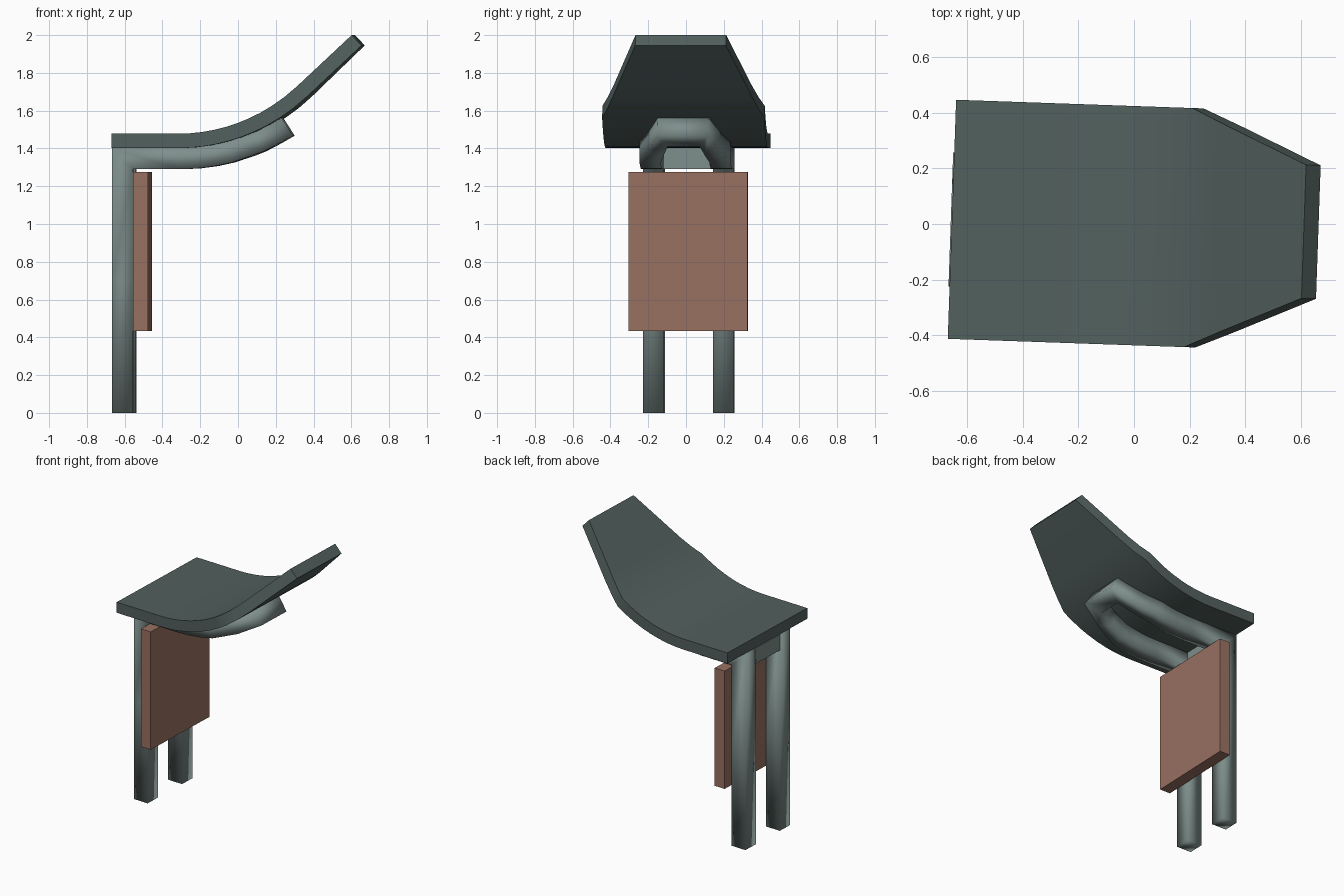
import bpy, bmesh, math
from mathutils import Matrix

if "Cube" in bpy.data.objects:
    bpy.data.objects.remove(bpy.data.objects["Cube"])

TURN = Matrix.Translation((0, -0.006, 0)) @ Matrix.Rotation(math.radians(-2), 4, 'Z')
X0, ZC, R = -0.303, 1.44, 0.95      # arc start, canopy mid height, arc radius
A_END = math.radians(43.6)


def material(name, rgb):
    m = bpy.data.materials.new(name)
    m.diffuse_color = (*rgb, 1)
    m.use_nodes = True
    m.node_tree.nodes["Principled BSDF"].inputs["Base Color"].default_value = m.diffuse_color
    return m


canopy_mat = material("dark slate green", (0.085, 0.118, 0.112))
frame_mat = material("grey green steel", (0.21, 0.275, 0.262))
panel_mat = material("brown panel", (0.32, 0.165, 0.122))


def build(name, bm, mat, angle):
    bmesh.ops.recalc_face_normals(bm, faces=bm.faces)
    bm.transform(TURN)
    me = bpy.data.meshes.new(name)
    bm.to_mesh(me)
    bm.free()
    me.materials.append(mat)
    ob = bpy.data.objects.new(name, me)
    bpy.context.collection.objects.link(ob)
    bpy.ops.object.select_all(action='DESELECT')
    ob.select_set(True)
    bpy.context.view_layer.objects.active = ob
    bpy.ops.object.shade_smooth_by_angle(angle=math.radians(angle))
    return ob


def arc(deg, drop=0.0):
    """Point and normal on the curved sheet, lowered by drop."""
    a = math.radians(deg)
    r = R + drop
    return (X0 + r * math.sin(a), ZC + R - r * math.cos(a), -math.sin(a), math.cos(a))


def sweep(bm, sections, closed=False):
    """Skin a list of four-point sections into a bar."""
    rings = [[bm.verts.new(p) for p in s] for s in sections]
    for r, s in zip(rings, rings[1:]):
        for i in range(4):
            j = (i + 1) % 4
            bm.faces.new((r[i], r[j], s[j], s[i]))
    bm.faces.new(rings[0])
    bm.faces.new(rings[-1])


def box(bm, lo, hi):
    ret = bmesh.ops.create_cube(bm, size=1)
    for v in ret['verts']:
        for i in range(3):
            v.co[i] = lo[i] if v.co[i] < 0 else hi[i]


# canopy: flat, then curved, then straight, with tapered front
def canopy_half(x):
    return 0.43 if x < 0.215 else 0.43 - 0.19 * (x - 0.215) / 0.422


T = 0.038
stations = [(-0.655, ZC, 0, 1)]
stations += [arc(d) for d in (0, 4, 8, 12, 16, 20, 24, 28.5, 33, 38, 43.6)]
stations.append((0.637, 1.973, -math.sin(A_END), math.cos(A_END)))
bm = bmesh.new()
sections = []
for x, z, nx, nz in stations:
    w = canopy_half(x)
    sections.append([(x + nx * t, y, z + nz * t)
                     for y, t in ((-w, -T), (w, -T), (w, T), (-w, T))])
sweep(bm, sections)
build("canopy", bm, canopy_mat, 30)

# frame: two posts that bend into a looped arm beneath the canopy
H, DROP = 0.056, 0.094
YO, YI = 0.241, 0.129
XP = -0.603
half = []                            # pairs of (station, outer y), (station, inner y)
for s in ((XP, 0, -1, 0), (XP, 0.7, -1, 0), (XP, ZC - DROP, -1, 1)):
    half.append(((s, YO), (s, YI)))
for d in (0, 5, 10, 15):
    s = arc(d, DROP)
    half.append(((s, YO), (s, YI)))
half.append(((arc(24, DROP), 0.191), (arc(21, DROP), 0.109)))
half.append(((arc(33, DROP), 0.135), (arc(27, DROP), 0.085)))


def frame_section(pair, side):
    (so, yo), (si, yi) = pair
    pts = []
    for s, y, t in ((so, yo, -H), (so, yo, H), (si, yi, H), (si, yi, -H)):
        pts.append((s[0] + s[2] * t, side * y, s[1] + s[3] * t))
    return pts


bm = bmesh.new()
sweep(bm, [frame_section(p, 1) for p in half] +
          [frame_section(p, -1) for p in reversed(half)])
build("post_and_arm_frame", bm, frame_mat, 180)

# crossbar between the post tops
bm = bmesh.new()
box(bm, (XP - H, -0.14, ZC - DROP - H), (XP + H, 0.14, ZC - DROP + H))
build("post_crossbar", bm, frame_mat, 30)

# notice panel on the front of the posts
bm = bmesh.new()
box(bm, (-0.546, -0.315, 0.433), (-0.466, 0.315, 1.275))
build("panel", bm, panel_mat, 30)
